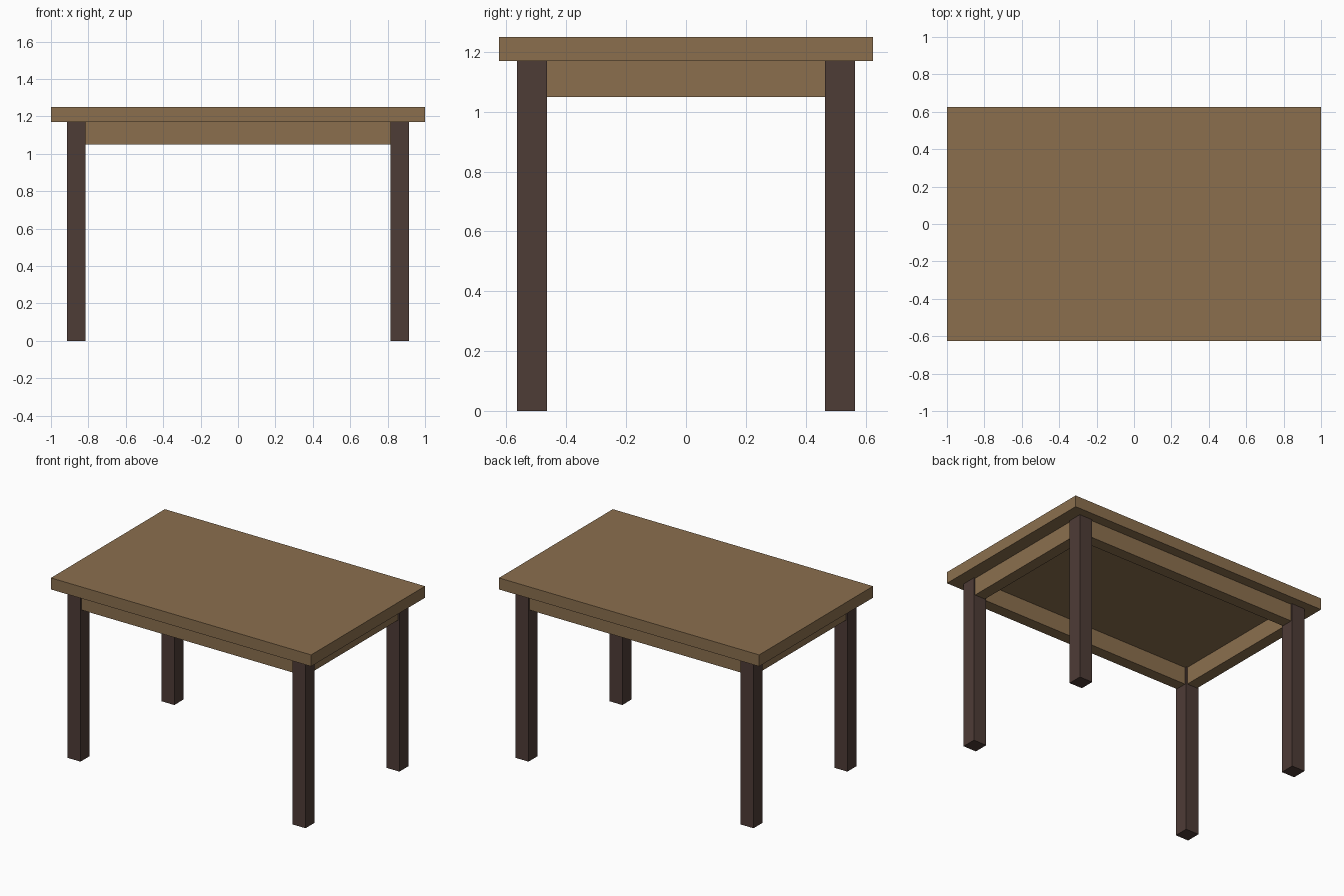
import bpy

cube = bpy.data.objects.get("Cube")
if cube:
    bpy.data.objects.remove(cube, do_unlink=True)


def make_material(name, rgb):
    mat = bpy.data.materials.new(name)
    mat.use_nodes = True
    color = (*rgb, 1)
    mat.diffuse_color = color
    mat.node_tree.nodes["Principled BSDF"].inputs["Base Color"].default_value = color
    return mat


def box(name, center, size, mat):
    bpy.ops.mesh.primitive_cube_add(size=1, location=center)
    obj = bpy.context.object
    obj.name = name
    obj.scale = size
    bpy.ops.object.transform_apply(location=False, rotation=False, scale=True)
    obj.data.materials.append(mat)
    return obj


oak = make_material("oak brown", (0.258, 0.159, 0.076))
walnut = make_material("dark walnut", (0.076, 0.045, 0.037))

HEIGHT, TOP = 1.25, 0.08           # overall height, tabletop thickness
LEG, LEG_X, LEG_Y = 0.1, 0.865, 0.515   # leg width and leg centres
APRON, DROP = 0.08, 0.12           # apron thickness and depth
under = HEIGHT - TOP

# Tabletop
box("tabletop", (0, 0, HEIGHT - TOP / 2), (2, 1.25, TOP), oak)

# Legs
for y_name, sy in (("front", -1), ("back", 1)):
    for x_name, sx in (("left", 1), ("right", -1)):
        box(f"{y_name}_{x_name}_leg", (sx * LEG_X, sy * LEG_Y, under / 2),
            (LEG, LEG, under), walnut)

# Aprons between the legs, centred on the leg line
apron_z = under - DROP / 2
for name, s in (("front", -1), ("back", 1)):
    box(f"{name}_apron", (0, s * LEG_Y, apron_z), (2 * LEG_X - LEG, APRON, DROP), oak)
for name, s in (("left", 1), ("right", -1)):
    box(f"{name}_apron", (s * LEG_X, 0, apron_z), (APRON, 2 * LEG_Y - LEG, DROP), oak)
